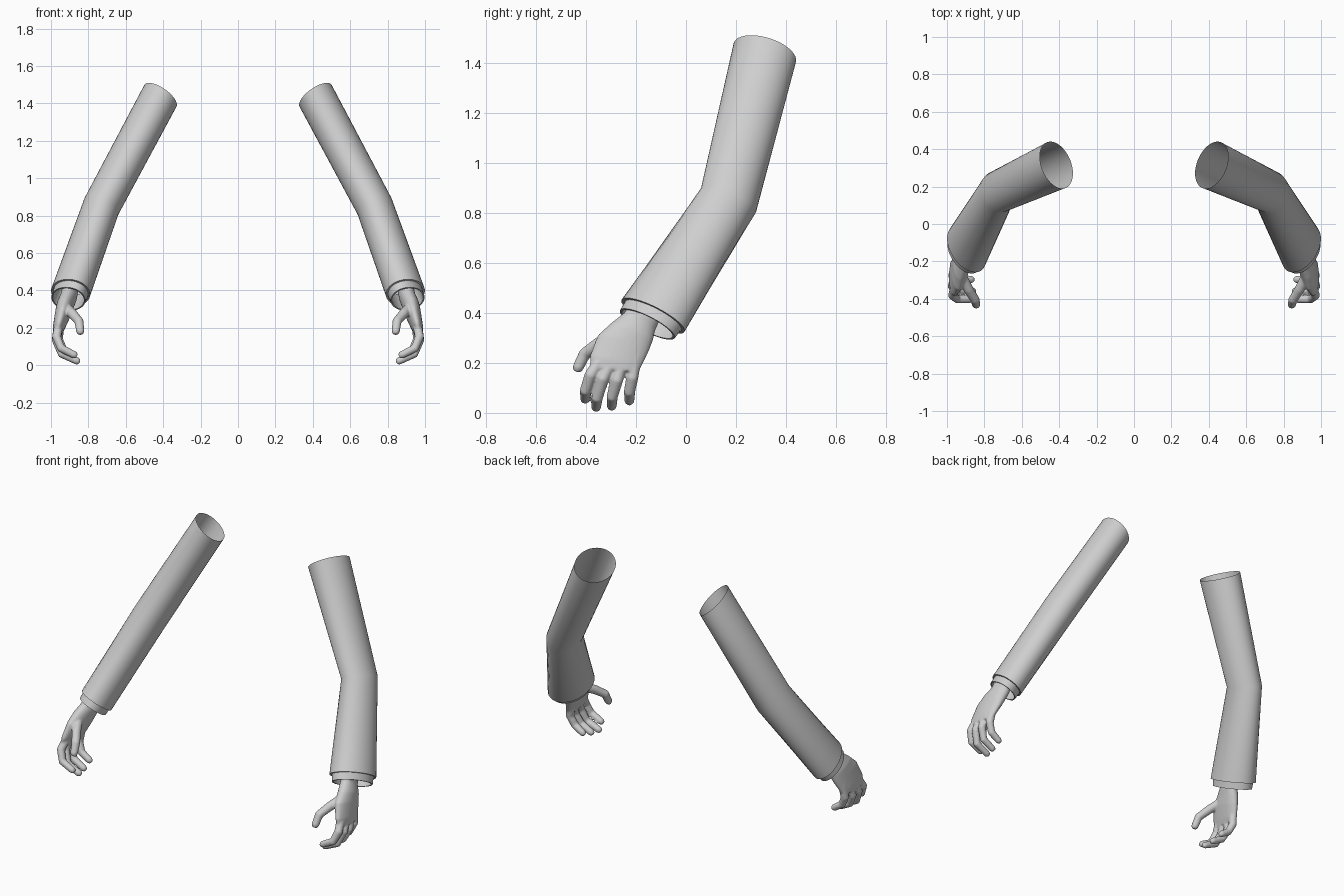
import bpy, bmesh, math
from mathutils import Vector

cube = bpy.data.objects.get("Cube")
if cube:
    bpy.data.objects.remove(cube, do_unlink=True)

grey = bpy.data.materials.new("light_grey")
grey.use_nodes = True
grey.diffuse_color = (0.62, 0.62, 0.62, 1)
grey.node_tree.nodes["Principled BSDF"].inputs["Base Color"].default_value = (0.62, 0.62, 0.62, 1)


def ring(c, u, v, scale=1.0):
    return Vector(c), Vector(u) * scale, Vector(v) * scale


def loft(bm, rings, sides, capped):
    """Skin a row of elliptical rings."""
    loops = []
    for c, u, v in rings:
        angles = [math.tau * i / sides for i in range(sides)]
        loops.append([bm.verts.new(c + u * math.cos(a) + v * math.sin(a)) for a in angles])
    faces = []
    for a, b in zip(loops, loops[1:]):
        for i in range(sides):
            j = (i + 1) % sides
            faces.append(bm.faces.new((a[i], a[j], b[j], b[i])))
    if capped:
        faces += [bm.faces.new(loops[0]), bm.faces.new(loops[-1])]
    bmesh.ops.recalc_face_normals(bm, faces=faces)


def digit(bm, points, radius):
    """Tapered round finger along a path, with a rounded tip."""
    pts = [Vector(p) for p in points]
    end = (pts[-1] - pts[-2]).normalized()
    radii = [radius, radius, radius * 0.93, radius * 0.82, radius * 0.5]
    pts[-1] -= end * radius * 0.4
    pts.append(pts[-1] + end * radius * 0.6)
    rings = []
    for i, p in enumerate(pts):
        t = (pts[min(i + 1, len(pts) - 1)] - pts[max(i - 1, 0)]).normalized()
        u = t.cross(Vector((0, 1, 0))).normalized()
        rings.append((p, u * radii[i], t.cross(u) * radii[i]))
    loft(bm, rings, 16, True)


def finish(name, bm, side):
    """Store the part, mirrored for the right arm."""
    if side < 0:
        for v in bm.verts:
            v.co.x = -v.co.x
        bmesh.ops.reverse_faces(bm, faces=bm.faces[:])
    mesh = bpy.data.meshes.new(name)
    bm.to_mesh(mesh)
    bm.free()
    mesh.materials.append(grey)
    obj = bpy.data.objects.new(name, mesh)
    bpy.context.collection.objects.link(obj)
    bpy.ops.object.select_all(action='DESELECT')
    obj.select_set(True)
    bpy.context.view_layer.objects.active = obj
    bpy.ops.object.shade_smooth_by_angle(angle=math.radians(40))
    return obj


# Sleeve sections: centre, thin half axis, wide half axis
SHOULDER = ((0.415, 0.315, 1.44), (0.085, 0.01, 0.06), (0.025, 0.125, -0.035))
ELBOW = ((0.73, 0.17, 0.85), (0.09, -0.01, 0.045), (0.02, 0.11, -0.04))
WRIST = ((0.895, -0.132, 0.388), (0.10, 0.02, 0.03), (0.03, 0.125, -0.065))
DOWN = Vector((0.285, -0.535, -0.794))

# Palm sections from inside the cuff to the knuckles
PALM = [
    ((0.893, -0.15, 0.43), (0.043, 0, 0.01), (0, 0.055, -0.035)),
    ((0.905, -0.185, 0.365), (0.043, 0, 0.01), (0, 0.062, -0.035)),
    ((0.922, -0.215, 0.325), (0.045, 0, 0.01), (0, 0.083, -0.035)),
    ((0.935, -0.25, 0.28), (0.042, 0, 0.01), (0, 0.103, -0.03)),
    ((0.957, -0.282, 0.205), (0.032, 0, 0.006), (0, 0.103, -0.022)),
    ((0.966, -0.288, 0.17), (0.024, 0, 0.004), (0, 0.095, -0.01)),
]
FINGERS = [
    [(0.955, -0.33, 0.23), (0.970, -0.382, 0.15), (0.945, -0.402, 0.09), (0.865, -0.403, 0.05)],
    [(0.960, -0.29, 0.22), (0.972, -0.333, 0.135), (0.942, -0.355, 0.06), (0.85, -0.36, 0.018)],
    [(0.960, -0.25, 0.22), (0.970, -0.276, 0.13), (0.940, -0.295, 0.065), (0.86, -0.297, 0.022)],
    [(0.950, -0.20, 0.23), (0.960, -0.215, 0.14), (0.935, -0.226, 0.085), (0.87, -0.226, 0.042)],
]
THUMB = [(0.92, -0.28, 0.31), (0.885, -0.35, 0.275), (0.85, -0.405, 0.235), (0.842, -0.437, 0.17)]

for side, label in ((1, "left"), (-1, "right")):
    # Open sleeve with a turned-in hem
    bm = bmesh.new()
    loft(bm, [ring(*SHOULDER), ring(*ELBOW), ring(*WRIST), ring(*WRIST, 0.9)], 40, False)
    finish(label + "_sleeve", bm, side)

    # Inner cuff showing below the sleeve
    bm = bmesh.new()
    c = Vector(WRIST[0])
    steps = [(-0.03, 0.9), (0.042, 0.87), (0.042, 0.8), (-0.06, 0.78)]
    loft(bm, [ring(c + DOWN * d, WRIST[1], WRIST[2], s) for d, s in steps], 40, False)
    finish(label + "_cuff", bm, side)

    # Hand: palm, fingers and thumb blended into one skin
    bm = bmesh.new()
    loft(bm, [ring(*r) for r in PALM], 24, True)
    for path in FINGERS:
        digit(bm, path, 0.0245)
    digit(bm, THUMB, 0.027)
    hand = finish(label + "_hand", bm, side)
    skin = hand.modifiers.new("blend", 'REMESH')
    skin.mode = 'VOXEL'
    skin.voxel_size = 0.005
    skin.use_smooth_shade = True
    relax = hand.modifiers.new("relax", 'SMOOTH')
    relax.factor = 0.5
    relax.iterations = 8
